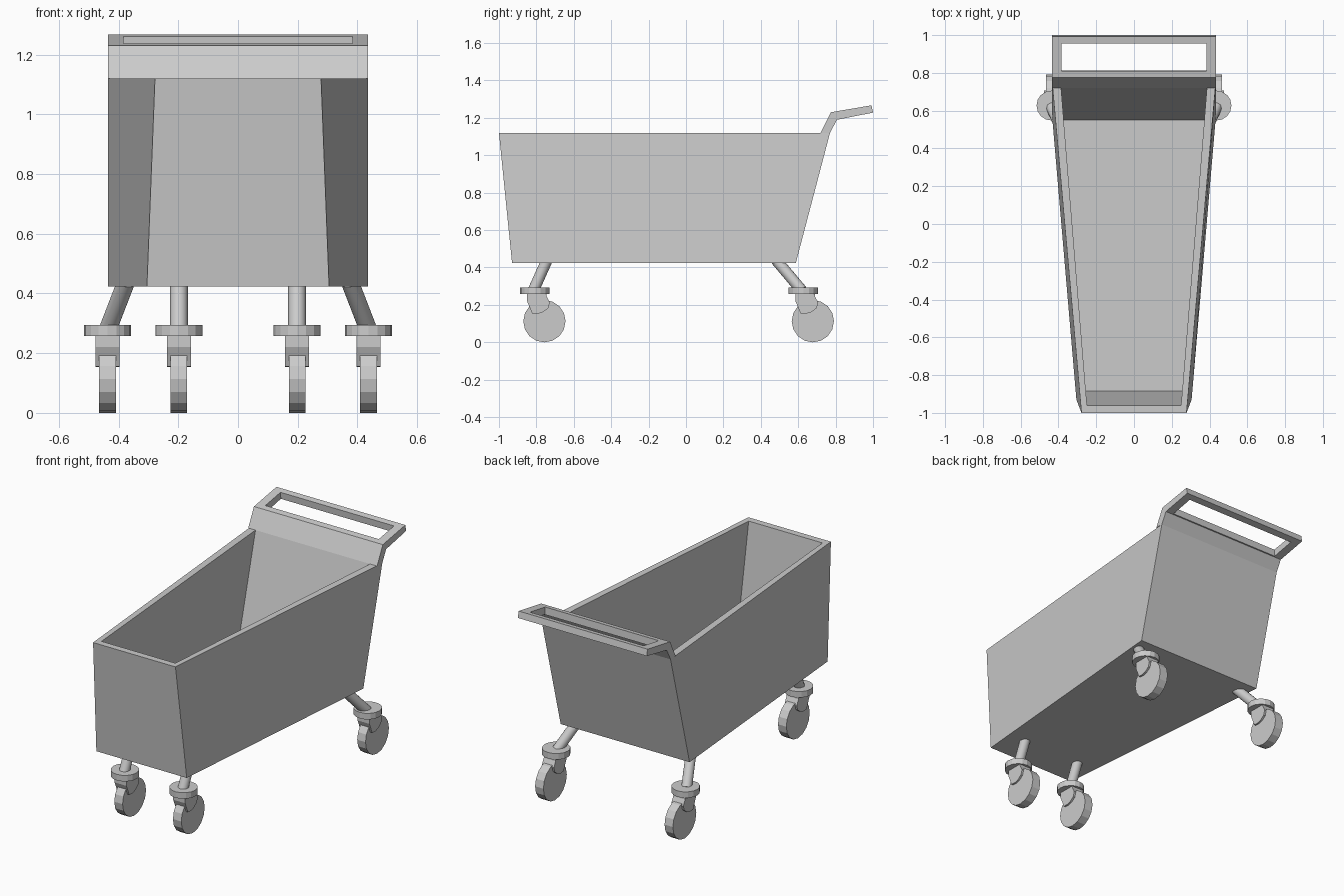
import bpy, bmesh, math
from mathutils import Vector

if "Cube" in bpy.data.objects:
    bpy.data.objects.remove(bpy.data.objects["Cube"])


def make_object(name, bm):
    bmesh.ops.recalc_face_normals(bm, faces=bm.faces)
    mesh = bpy.data.meshes.new(name)
    bm.to_mesh(mesh)
    bm.free()
    obj = bpy.data.objects.new(name, mesh)
    bpy.context.collection.objects.link(obj)
    return obj


def extrude_profile(name, profile, x0, x1):
    """Closed (y, z) profile extruded along x."""
    bm = bmesh.new()
    face = bm.faces.new([bm.verts.new((x0, y, z)) for y, z in profile])
    new = bmesh.ops.extrude_face_region(bm, geom=[face])["geom"]
    verts = [v for v in new if isinstance(v, bmesh.types.BMVert)]
    bmesh.ops.translate(bm, vec=(x1 - x0, 0, 0), verts=verts)
    return make_object(name, bm)


def rod(name, start, end, radius, sides, smooth=False):
    """Cylinder between two points."""
    a, b = Vector(start), Vector(end)
    bm = bmesh.new()
    bmesh.ops.create_cone(bm, cap_ends=True, segments=sides, radius1=radius,
                          radius2=radius, depth=(b - a).length)
    rot = (b - a).to_track_quat('Z', 'Y').to_matrix()
    bmesh.ops.rotate(bm, matrix=rot, verts=bm.verts)
    bmesh.ops.translate(bm, vec=(a + b) / 2, verts=bm.verts)
    for f in bm.faces:
        f.smooth = smooth and len(f.verts) == 4
    if smooth:
        for e in bm.edges:
            e.smooth = all(len(f.verts) == 4 for f in e.link_faces)
    return make_object(name, bm)


# Basket: tapered open box, rings as (front y, front half width, back y, back half width, z)
rings = [
    (-0.93, 0.305, 0.587, 0.435, 0.423),
    (-1.00, 0.278, 0.770, 0.435, 1.12),
    (-0.96, 0.249, 0.720, 0.386, 1.12),
    (-0.885, 0.272, 0.550, 0.388, 0.462),
]
bm = bmesh.new()
loops = [[bm.verts.new(p) for p in ((-wf, yf, z), (wf, yf, z), (wb, yb, z), (-wb, yb, z))]
         for yf, wf, yb, wb, z in rings]
for lo, hi in zip(loops, loops[1:]):
    for i in range(4):
        j = (i + 1) % 4
        bm.faces.new((lo[i], lo[j], hi[j], hi[i]))
bm.faces.new(loops[0])
bm.faces.new(loops[-1])
make_object("basket", bm)

# Push handle: bent plate with a rectangular opening
handle = extrude_profile("push_handle", [
    (0.72, 1.12), (0.775, 1.23), (0.992, 1.267),
    (1.0, 1.228), (0.807, 1.19), (0.77, 1.12)], -0.435, 0.435)
cutter = extrude_profile("handle_opening_cutter", [
    (0.806, 1.30), (0.954, 1.30), (0.965, 1.15), (0.817, 1.15)], -0.383, 0.383)
cutter.hide_render = True
cutter.hide_set(True)
cut = handle.modifiers.new("opening", 'BOOLEAN')
cut.operation = 'DIFFERENCE'
cut.solver = 'EXACT'
cut.object = cutter

# Casters: leg, swivel plate, fork and wheel at each corner
R = 0.113
FORK = [(-0.093, 0.265), (-0.093, 0.22), (-0.08, 0.19), (-0.066, 0.155), (-0.035, 0.153),
        (-0.008, 0.161), (0.02, 0.182), (0.029, 0.212), (0.012, 0.245), (0.01, 0.265)]
SPOTS = {  # wheel x, wheel y, leg top x, leg top y, leg top z
    "front": (0.198, -0.757, 0.198, -0.743, 0.44),
    "rear": (0.437, 0.678, 0.374, 0.482, 0.44),
}
for end, (wx, wy, lx, ly, lz) in SPOTS.items():
    for side, s in (("left", -1), ("right", 1)):
        tag = f"{end}_{side}"
        x, py = s * wx, wy - 0.051
        rod(f"{tag}_wheel", (x - 0.028, wy, R), (x + 0.028, wy, R), R, 16)
        extrude_profile(f"{tag}_fork", [(wy + y, z) for y, z in FORK], x - 0.04, x + 0.04)
        rod(f"{tag}_swivel_plate", (x, py, 0.257), (x, py, 0.294), 0.079, 16)
        rod(f"{tag}_leg", (x, py - 0.008, 0.277), (s * lx, ly, lz), 0.03, 16, smooth=True)
